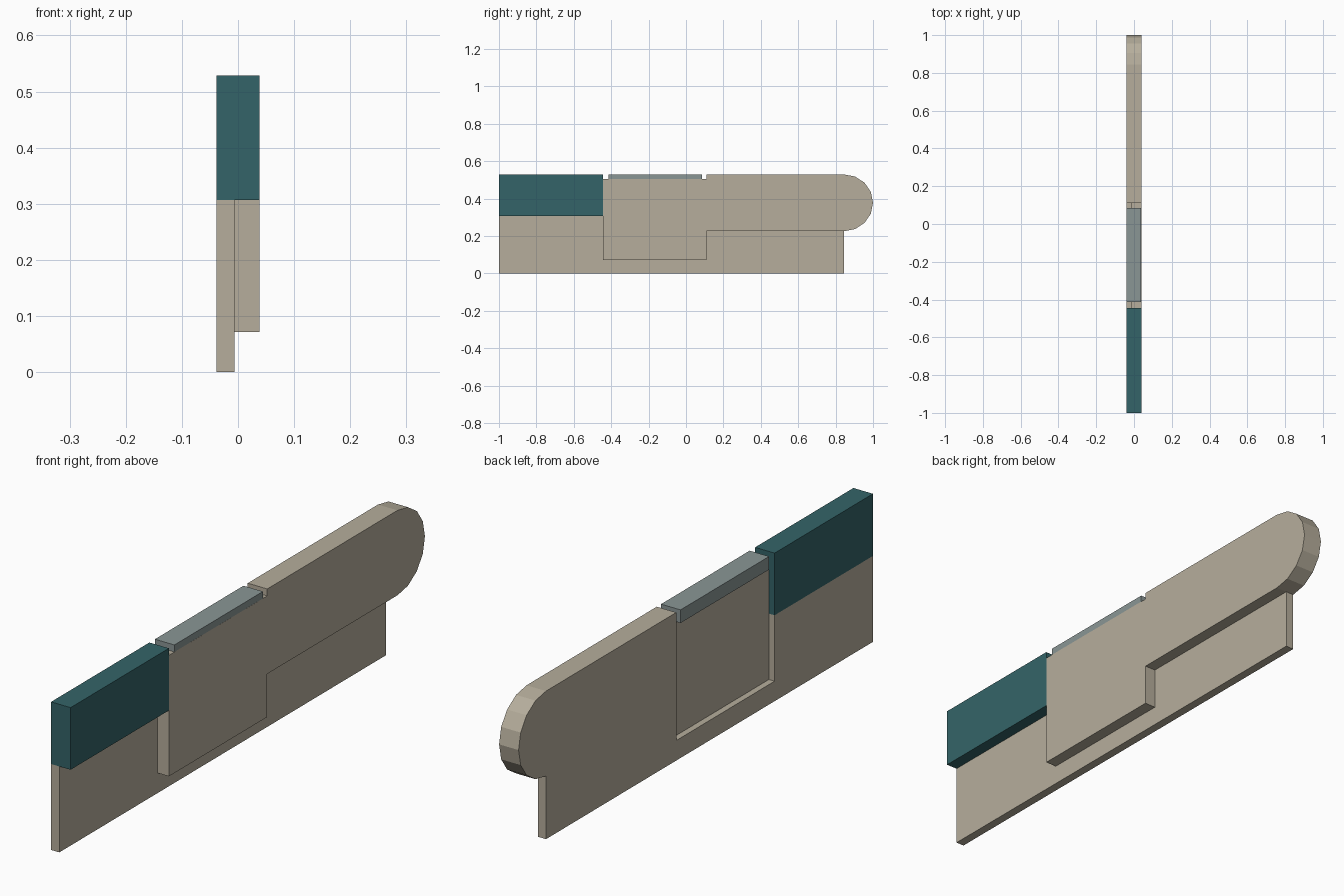
import bpy, bmesh, math

if "Cube" in bpy.data.objects:
    bpy.data.objects.remove(bpy.data.objects["Cube"])

X0, X1 = -0.0385, 0.0385      # full thickness
TOP, LOW = 0.529, 0.2255      # handle top and underside
Y0, Y1 = -0.445, 0.11         # central panel span
PANEL_Z = 0.0715


def material(name, rgb):
    m = bpy.data.materials.new(name)
    m.diffuse_color = (*rgb, 1)
    m.use_nodes = True
    m.node_tree.nodes["Principled BSDF"].inputs["Base Color"].default_value = m.diffuse_color
    return m


TAN = material("warm_tan", (0.468, 0.423, 0.333))
TEAL = material("dark_teal", (0.034, 0.127, 0.138))
GREY = material("blue_grey", (0.254, 0.305, 0.301))


def prism(name, profile, xa, xb, mat):
    """Extrude a (y, z) outline from xa to xb."""
    bm = bmesh.new()
    face = bm.faces.new([bm.verts.new((xa, y, z)) for y, z in profile])
    ext = bmesh.ops.extrude_face_region(bm, geom=[face])
    verts = [g for g in ext["geom"] if isinstance(g, bmesh.types.BMVert)]
    bmesh.ops.translate(bm, verts=verts, vec=(xb - xa, 0, 0))
    bmesh.ops.recalc_face_normals(bm, faces=bm.faces)
    me = bpy.data.meshes.new(name)
    bm.to_mesh(me)
    bm.free()
    me.materials.append(mat)
    ob = bpy.data.objects.new(name, me)
    bpy.context.collection.objects.link(ob)
    return ob


def rect(ya, yb, za, zb):
    return [(ya, za), (yb, za), (yb, zb), (ya, zb)]


# rounded handle end, eight flat sides
cz, r = (TOP + LOW) / 2, (TOP - LOW) / 2
arc = [(0.845 + 0.155 * math.cos(a), cz + r * math.sin(a))
       for a in (math.pi * (i / 8 - 0.5) for i in range(9))]

# back plate with open recess, joined to the front panel and handle
body = prism("body", [(-1, 0), (0.845, 0)] + arc +
             [(Y1, TOP), (Y1, PANEL_Z), (Y0, PANEL_Z), (Y0, 0.307), (-1, 0.307)],
             X0, -0.006, TAN)
front = prism("front_panel", [(Y0, PANEL_Z), (Y1, PANEL_Z), (Y1, LOW)] + arc +
              [(Y1, TOP), (Y1, 0.504), (Y0, 0.504)],
              -0.016, X1, TAN)
mod = body.modifiers.new("join_front", "BOOLEAN")
mod.operation = "UNION"
mod.solver = "EXACT"
mod.object = front
bpy.context.view_layer.update()
merged = bpy.data.meshes.new_from_object(
    body.evaluated_get(bpy.context.evaluated_depsgraph_get()))
body.modifiers.clear()
body.data = merged
bpy.data.objects.remove(front)

# teal end block and grey top slider
prism("end_block", rect(-1, Y0, 0.307, TOP), X0, X1, TEAL)
prism("top_slider", rect(-0.414, 0.086, 0.482, TOP), X0, X1 - 0.0002, GREY)
